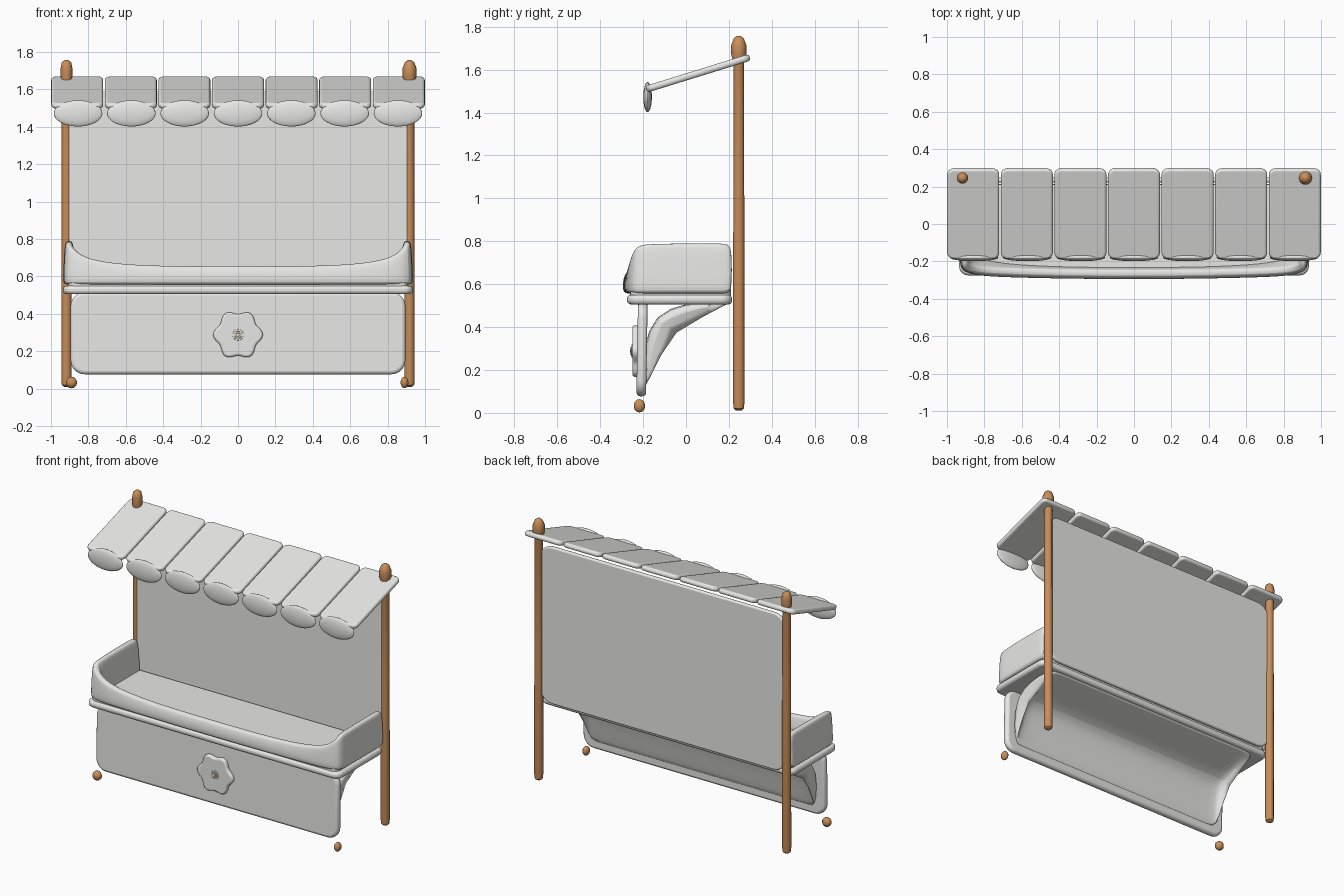
import bpy, bmesh, math
from mathutils import Matrix, Vector

cube = bpy.data.objects.get("Cube")
if cube:
    bpy.data.objects.remove(cube, do_unlink=True)


def material(name, rgb):
    m = bpy.data.materials.new(name)
    m.use_nodes = True
    m.diffuse_color = (*rgb, 1)
    m.node_tree.nodes["Principled BSDF"].inputs["Base Color"].default_value = (*rgb, 1)
    return m


GREY = material("pale_grey", (0.8, 0.8, 0.78))
WOOD = material("warm_wood", (0.58, 0.27, 0.1))
TAN = material("pale_tan", (0.6, 0.5, 0.33))


def finish(name, bm, mat, matrix=None, bevel=0, subdiv=0):
    """Turn a bmesh into a smooth shaded object."""
    bmesh.ops.recalc_face_normals(bm, faces=bm.faces)
    mesh = bpy.data.meshes.new(name)
    bm.to_mesh(mesh)
    bm.free()
    mesh.materials.append(mat)
    ob = bpy.data.objects.new(name, mesh)
    bpy.context.collection.objects.link(ob)
    if matrix:
        ob.matrix_world = matrix
    if bevel:
        mod = ob.modifiers.new("soft_edge", 'BEVEL')
        mod.width, mod.segments = bevel, 3
        mod.limit_method, mod.angle_limit = 'ANGLE', math.radians(50)
    if subdiv:
        mod = ob.modifiers.new("smooth", 'SUBSURF')
        mod.levels = mod.render_levels = subdiv
    bpy.ops.object.select_all(action='DESELECT')
    ob.select_set(True)
    bpy.context.view_layer.objects.active = ob
    bpy.ops.object.shade_smooth_by_angle(angle=math.radians(45))
    return ob


def loft(rings, closed_ends=True):
    bm = bmesh.new()
    loops = [[bm.verts.new(p) for p in ring] for ring in rings]
    n = len(loops[0])
    for a, b in zip(loops, loops[1:]):
        for i in range(n):
            j = (i + 1) % n
            bm.faces.new((a[i], a[j], b[j], b[i]))
    if closed_ends:
        bm.faces.new(loops[0])
        bm.faces.new(loops[-1])
    return bm


def slab(name, outline, t, loc, tilt, mat, bevel):
    """Flat outline in XY, thickened along Z, then tilted about X."""
    rings = [[(x, y, z) for x, y in outline] for z in (-t / 2, t / 2)]
    matrix = Matrix.Translation(loc) @ Matrix.Rotation(math.radians(tilt), 4, 'X')
    return finish(name, loft(rings), mat, matrix, bevel)


def round_rect(w, h, r, steps=5):
    pts = []
    for k, (sx, sy) in enumerate(((1, 1), (-1, 1), (-1, -1), (1, -1))):
        for i in range(steps + 1):
            a = math.pi / 2 * (k + i / steps)
            pts.append((sx * (w / 2 - r) + r * math.cos(a), sy * (h / 2 - r) + r * math.sin(a)))
    return pts


def ball(name, loc, size, mat, segments=20):
    bm = bmesh.new()
    bmesh.ops.create_uvsphere(bm, u_segments=segments, v_segments=segments // 2 + 2, radius=1)
    return finish(name, bm, mat, Matrix.Translation(loc) @ Matrix.Diagonal((*size, 1)))


# Posts with rounded tips, and small front feet
for side, s, knob, foot in (("left", 1, 0.037, 0.022), ("right", -1, 0.031, 0.031)):
    profile = [(0.012, 0.01), (0.025, 0.02), (0.028, 0.05), (0.027, 0.9), (0.026, 1.63),
               (knob, 1.67), (knob, 1.715), (0.025, 1.745), (0.01, 1.757)]
    rings = [[(s * 0.917 + r * math.cos(a), 0.246 + r * math.sin(a), z)
              for a in (math.tau * i / 10 for i in range(10))] for r, z in profile]
    finish(side + "_post", loft(rings), WOOD)
    ball(side + "_front_foot", (s * 0.89, -0.217, 0.033), (foot, 0.027, 0.031), WOOD, 10)

# Roof planks with a drooping scallop on each
for i in range(7):
    x = (i - 3) * 0.2865
    slab(f"roof_plank_{i + 1}", round_rect(0.278, 0.505, 0.035), 0.032,
         (x, 0.056, 1.583), 17.2, GREY, 0.013)
    ball(f"roof_scallop_{i + 1}", (x * 0.995, -0.179, 1.472), (0.13, 0.02, 0.07), GREY, 28)

# Back panel
slab("back_panel", round_rect(1.82, 1.05, 0.09), 0.026, (0, 0.236, 1.065), 90, GREY, 0.01)

# Counter: two stacked slabs
slab("counter_base", round_rect(1.87, 0.49, 0.05), 0.045, (0, -0.03, 0.528), 0, GREY, 0.018)
slab("counter_floor", round_rect(1.82, 0.47, 0.04), 0.05, (0, -0.025, 0.56), 0, GREY, 0.012)

# Raised rim round the sides and front, low in the middle
half = [(0.25, -0.284, 0.655), (0.5, -0.28, 0.658), (0.72, -0.274, 0.675), (0.85, -0.265, 0.71),
        (0.915, -0.245, 0.775), (0.925, -0.2, 0.788), (0.925, 0, 0.79), (0.925, 0.18, 0.79),
        (0.922, 0.217, 0.787)]
path = [(-x, y, z) for x, y, z in reversed(half)] + [(0, -0.285, 0.655)] + half
rings = []
for i, (x, y, top) in enumerate(path):
    a, b = path[max(i - 1, 0)], path[min(i + 1, len(path) - 1)]
    t = Vector((b[0] - a[0], b[1] - a[1])).normalized()
    out = Vector((t.y, -t.x))
    slope = 0.05 + (max(0, top - 0.65) * 0.6 if y < -0.22 else 0.01)
    section = [(-0.01, 0.555), (0.01, 0.565), (0.01, 0.61), (0.002, top - 0.015), (-0.006, top),
               (-0.036, top), (-0.044, top - 0.015), (-slope, 0.59), (-slope, 0.555)]
    rings.append([(x + out.x * d, y + out.y * d, z) for d, z in section])
finish("counter_rim", loft(rings), GREY, subdiv=2)

# Front skirt and the curved underside behind it
slab("front_skirt", round_rect(1.79, 0.44, 0.075), 0.045, (0, -0.205, 0.297), 89, GREY, 0.018)
under = [(0.88, -0.2, 0.51), (0.87, 0.2, 0.52), (0.82, 0.2, 0.503), (0.8, 0.05, 0.462),
         (0.8, -0.09, 0.425), (0.81, -0.135, 0.34), (0.84, -0.18, 0.13), (0.84, -0.2, 0.1)]
rings = [[(s * w, y, z) for w, y, z in under] for s in (-1, -0.96, 0, 0.96, 1)]
finish("counter_underside", loft(rings), GREY, subdiv=2)

# Flower badge with a ringed centre
petals = []
for i in range(72):
    a = math.tau * i / 72
    r = 0.122 + 0.011 * math.cos(6 * a)
    petals.append((r * math.cos(a), r * math.sin(a)))
slab("flower", petals, 0.032, (0, -0.234, 0.288), 90, GREY, 0.012)


def disc(r):
    return [(r * math.cos(math.tau * i / 20), r * math.sin(math.tau * i / 20)) for i in range(20)]


slab("flower_ring", disc(0.03), 0.006, (0, -0.252, 0.288), 90, GREY, 0.002)
slab("flower_centre", disc(0.02), 0.006, (0, -0.255, 0.288), 90, TAN, 0.002)
slab("flower_button", disc(0.009), 0.006, (0, -0.257, 0.288), 90, GREY, 0.002)
